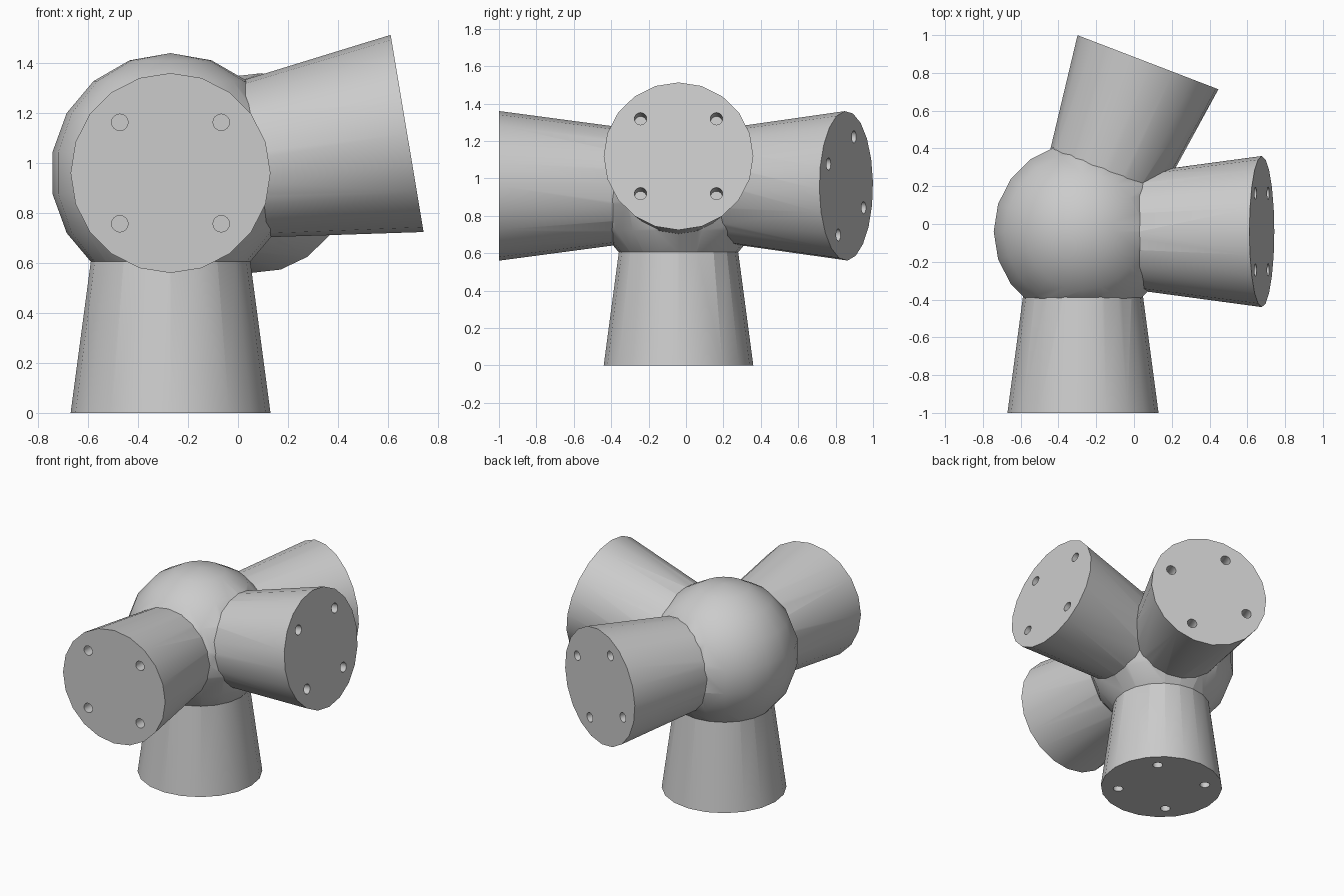
import bpy
import bmesh
from math import sin, cos, pi, radians
from mathutils import Matrix, Vector

if "Cube" in bpy.data.objects:
    bpy.data.objects.remove(bpy.data.objects["Cube"], do_unlink=True)

HUB = Vector((-0.27, -0.04, 0.96))
REACH = 0.96          # hub centre to each end face
INNER = 0.2           # arm start, buried inside the hub
TAPER = 0.08 / 0.6
END_R = 0.40
HOLE_OFFSET, HOLE_R, HOLE_DEPTH = 0.287, 0.033, 0.12

grey = bpy.data.materials.new("plain grey")
grey.use_nodes = True
grey.diffuse_color = (0.6, 0.6, 0.6, 1)
grey.node_tree.nodes["Principled BSDF"].inputs["Base Color"].default_value = (0.6, 0.6, 0.6, 1)


def make_object(name, bm):
    mesh = bpy.data.meshes.new(name)
    bmesh.ops.recalc_face_normals(bm, faces=bm.faces)
    bm.to_mesh(mesh)
    bm.free()
    mesh.materials.append(grey)
    obj = bpy.data.objects.new(name, mesh)
    bpy.context.collection.objects.link(obj)
    return obj


def frame(direction, across, roll):
    """Hub-centred frame whose local z runs out along the arm."""
    d, u = Vector(direction).normalized(), Vector(across).normalized()
    axes = Matrix((u, d.cross(u), d)).transposed().to_4x4()
    return Matrix.Translation(HUB) @ axes @ Matrix.Rotation(roll, 4, 'Z')


def tube(bm, matrix, r1, r2, start, end, sides):
    bmesh.ops.create_cone(bm, cap_ends=True, segments=sides, radius1=r1, radius2=r2,
                          depth=end - start,
                          matrix=matrix @ Matrix.Translation((0, 0, (start + end) / 2)))


def combine(target, other, operation):
    mod = target.modifiers.new(operation.lower(), 'BOOLEAN')
    mod.object, mod.operation, mod.solver = other, operation, 'EXACT'
    bpy.context.view_layer.objects.active = target
    bpy.ops.object.modifier_apply(modifier=mod.name)
    bpy.data.objects.remove(other, do_unlink=True)


# Ball hub
bm = bmesh.new()
bmesh.ops.create_uvsphere(bm, u_segments=20, v_segments=9, radius=0.48,
                          matrix=Matrix.Translation(HUB))
connector = make_object("connector_hub", bm)

# Flared arms: direction, sideways axis, roll about the arm
tilt, swing = radians(9.5), radians(21)
arms = {
    "lower_arm": ((0, 0, -1), (1, 0, 0), 0),
    "front_arm": ((0, -1, 0), (1, 0, 0), 0),
    "side_arm": ((cos(tilt), 0, sin(tilt)), (0, 1, 0), 0),
    "rear_arm": ((sin(swing), cos(swing), 0), (-cos(swing), sin(swing), 0), swing),
}
holes = bmesh.new()
for name, spec in arms.items():
    matrix = frame(*spec)
    bm = bmesh.new()
    tube(bm, matrix, END_R - TAPER * (REACH - INNER), END_R, INNER, REACH, 20)
    combine(connector, make_object(name, bm), 'UNION')
    # Four blind screw holes in the end face
    for i in range(4):
        a = pi / 4 + i * pi / 2
        spot = Matrix.Translation((HOLE_OFFSET * cos(a), HOLE_OFFSET * sin(a), 0))
        tube(holes, matrix @ spot, HOLE_R, HOLE_R, REACH - HOLE_DEPTH, REACH + 0.05, 16)
combine(connector, make_object("screw_holes", holes), 'DIFFERENCE')

# Smooth flanks, crisp rims and seams
bpy.ops.object.select_all(action='DESELECT')
connector.select_set(True)
bpy.context.view_layer.objects.active = connector
bpy.ops.object.shade_smooth_by_angle(angle=radians(30))
